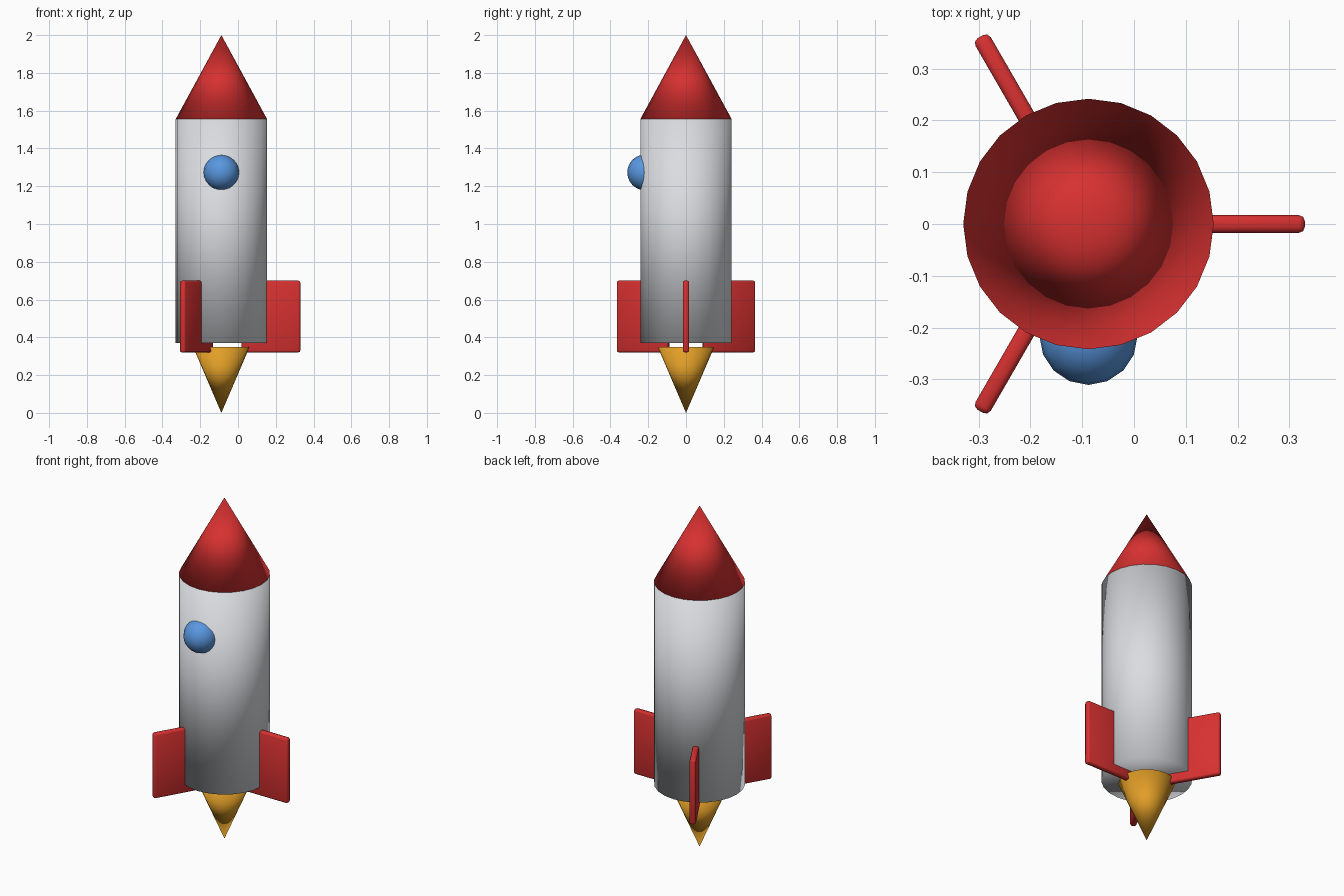
import bpy
import math

cube = bpy.data.objects.get("Cube")
if cube:
    bpy.data.objects.remove(cube, do_unlink=True)

AXIS_X = -0.088   # the hull axis sits off centre because of the single fin on +x
RADIUS = 0.242


def material(name, rgb):
    mat = bpy.data.materials.new(name)
    mat.use_nodes = True
    colour = (*rgb, 1.0)
    mat.diffuse_color = colour
    mat.node_tree.nodes["Principled BSDF"].inputs["Base Color"].default_value = colour
    return mat


def finish(name, mat):
    obj = bpy.context.object
    obj.name = name
    obj.data.materials.append(mat)
    bpy.ops.object.shade_smooth()
    return obj


def frustum(name, mat, r_low, r_high, z_low, z_high):
    bpy.ops.mesh.primitive_cone_add(
        vertices=24, radius1=r_low, radius2=r_high, depth=z_high - z_low,
        location=(AXIS_X, 0, (z_low + z_high) / 2))
    return finish(name, mat)


red = material("red paint", (0.68, 0.03, 0.03))
white = material("light grey hull", (0.70, 0.72, 0.75))
blue = material("blue glass", (0.10, 0.31, 0.74))
orange = material("orange flame", (0.75, 0.34, 0.02))

# Hull, nose and flame
frustum("hull", white, RADIUS, RADIUS, 0.37, 1.555)
frustum("nose_cone", red, RADIUS, 0, 1.555, 2.0)
frustum("flame", orange, 0, 0.15, 0, 0.35)

# Round window bulging from the front
bpy.ops.mesh.primitive_uv_sphere_add(
    segments=16, ring_count=12, radius=0.095, location=(AXIS_X, -0.216, 1.273))
finish("window", blue)

# Three rounded fins around the hull
INNER, OUTER = 0.107, 0.418
for i in range(3):
    angle = math.radians(120 * i)
    mid = (INNER + OUTER) / 2
    bpy.ops.mesh.primitive_cube_add(
        size=1, rotation=(0, 0, angle),
        location=(AXIS_X + mid * math.cos(angle), mid * math.sin(angle), 0.51))
    fin = bpy.context.object
    fin.scale = (OUTER - INNER, 0.034, 0.38)
    bpy.ops.object.transform_apply(location=False, rotation=False, scale=True)
    finish(f"fin_{i + 1}", red)
    bevel = fin.modifiers.new("rounded edges", 'BEVEL')
    bevel.width = 0.011
    bevel.segments = 2
